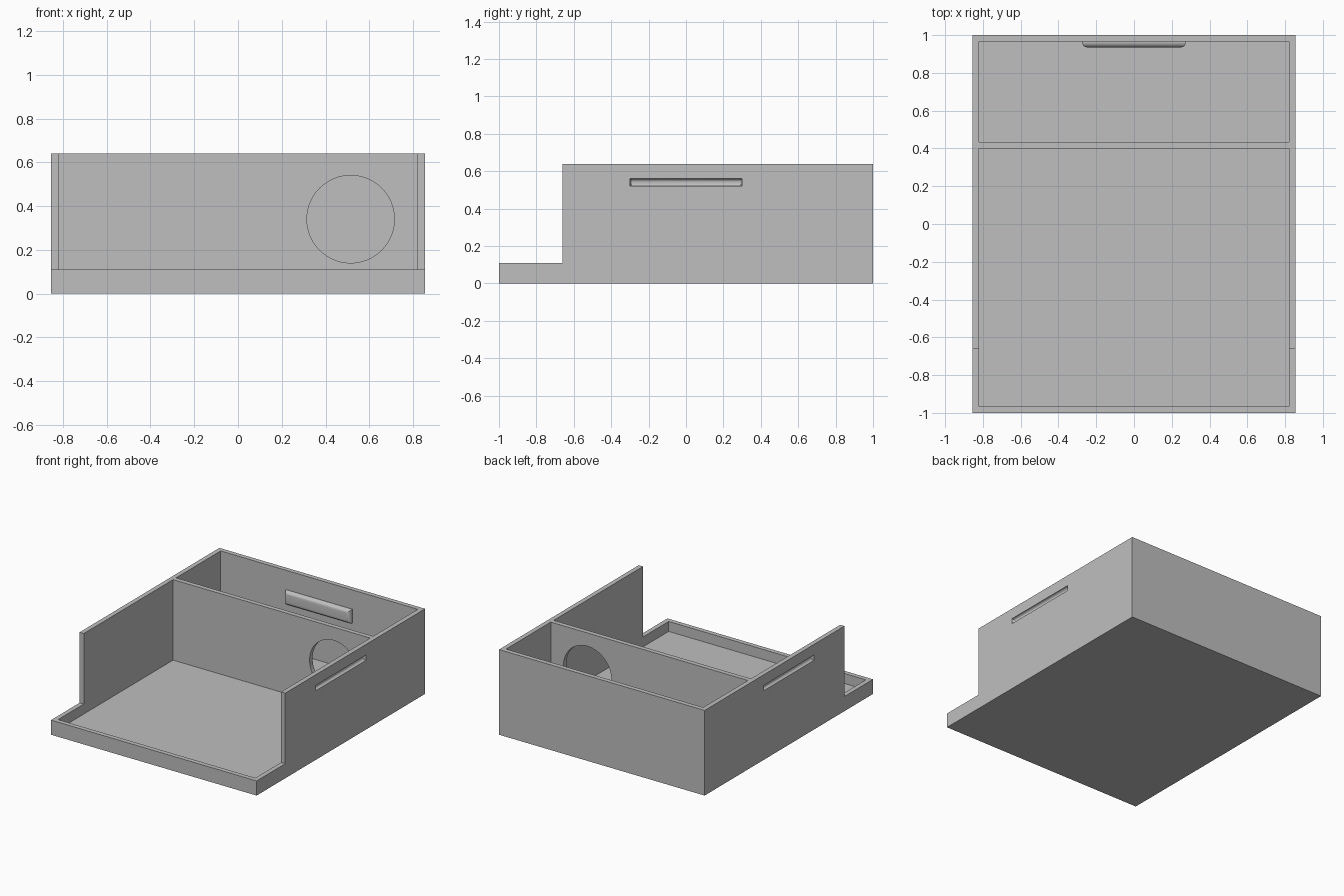
import bpy, bmesh, math
from mathutils import Matrix, Vector

if "Cube" in bpy.data.objects:
    bpy.data.objects.remove(bpy.data.objects["Cube"], do_unlink=True)

HALF_X, HALF_Y, HEIGHT = 0.855, 1.0, 0.64
WALL = 0.035
LIP, NOTCH_Y = 0.11, -0.66
DIVIDER_Y = 0.4

grey = bpy.data.materials.new("plain grey")
grey.use_nodes = True
grey.diffuse_color = (0.52, 0.52, 0.52, 1)
grey.node_tree.nodes["Principled BSDF"].inputs["Base Color"].default_value = grey.diffuse_color


def finish(name, bm):
    bmesh.ops.recalc_face_normals(bm, faces=bm.faces)
    mesh = bpy.data.meshes.new(name)
    bm.to_mesh(mesh)
    bm.free()
    mesh.materials.append(grey)
    obj = bpy.data.objects.new(name, mesh)
    bpy.context.collection.objects.link(obj)
    return obj


def box(name, low, high, round_axis=None, radius=0.0):
    """Box between two corners; the rims of both faces along round_axis can be rounded."""
    low, high = Vector(low), Vector(high)
    bm = bmesh.new()
    bmesh.ops.create_cube(bm, size=1)
    bmesh.ops.scale(bm, vec=high - low, verts=bm.verts)
    bmesh.ops.translate(bm, vec=(low + high) / 2, verts=bm.verts)
    if round_axis is not None:
        rims = [e for e in bm.edges
                if abs(e.verts[0].co[round_axis] - e.verts[1].co[round_axis]) < 1e-5]
        bmesh.ops.bevel(bm, geom=rims, offset=radius, segments=8, profile=0.5, affect='EDGES')
    return finish(name, bm)


def carve(target, cutter):
    mod = target.modifiers.new(cutter.name, 'BOOLEAN')
    mod.operation, mod.solver, mod.object = 'DIFFERENCE', 'EXACT', cutter
    bpy.context.view_layer.objects.active = target
    bpy.ops.object.modifier_apply(modifier=mod.name)
    bpy.data.objects.remove(cutter, do_unlink=True)


def smooth(obj):
    bpy.ops.object.select_all(action='DESELECT')
    obj.select_set(True)
    bpy.context.view_layer.objects.active = obj
    bpy.ops.object.shade_smooth_by_angle(angle=math.radians(30))


# Tray body: stepped side profile extruded across the width
profile = [(-HALF_Y, 0), (HALF_Y, 0), (HALF_Y, HEIGHT),
           (NOTCH_Y, HEIGHT), (NOTCH_Y, LIP), (-HALF_Y, LIP)]
bm = bmesh.new()
side = bm.faces.new([bm.verts.new((-HALF_X, y, z)) for y, z in profile])
extruded = bmesh.ops.extrude_face_region(bm, geom=[side])["geom"]
bmesh.ops.translate(bm, vec=(2 * HALF_X, 0, 0),
                    verts=[v for v in extruded if isinstance(v, bmesh.types.BMVert)])
tray = finish("tray_body", bm)

# Front and rear compartments, leaving the dividing wall
inner = HALF_X - WALL
for name, y0, y1 in (("front_compartment", WALL - HALF_Y, DIVIDER_Y),
                     ("rear_compartment", DIVIDER_Y + WALL, HALF_Y - WALL)):
    carve(tray, box(name, (-inner, y0, WALL), (inner, y1, 1)))

# Round opening through the divider
bm = bmesh.new()
place = Matrix.Translation((0.515, DIVIDER_Y + WALL / 2, 0.34)) @ Matrix.Rotation(math.pi / 2, 4, 'X')
bmesh.ops.create_cone(bm, cap_ends=True, segments=64, radius1=0.2, radius2=0.2,
                      depth=0.1, matrix=place)
carve(tray, finish("round_opening", bm))

# Rounded finger grooves in the outer side walls
for s in (-1, 1):
    xs = sorted((s * (HALF_X - 0.02), s * (HALF_X + 0.06)))
    carve(tray, box("finger_groove", (xs[0], -0.3, 0.52), (xs[1], 0.3, 0.56), 0, 0.0195))
smooth(tray)

# Rounded grip bar on the inside of the back wall
back = HALF_Y - WALL
grip = box("grip_bar", (-0.275, back - 0.03, 0.39), (0.275, back + 0.032, 0.495), 1, 0.029)
# Flatten the hidden half so it ends inside the wall
for v in grip.data.vertices:
    v.co.y = min(v.co.y, back + 0.005)
smooth(grip)
